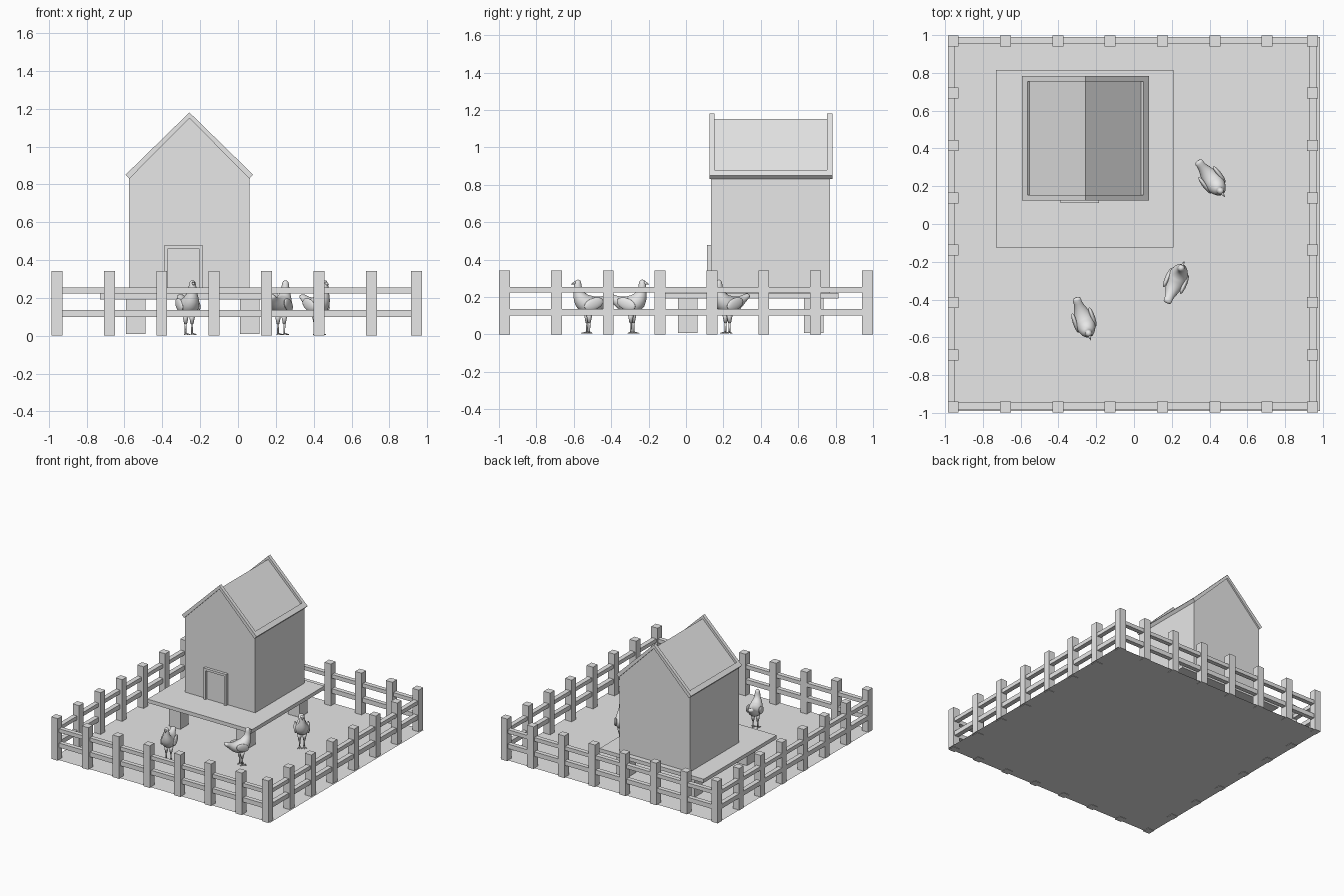
import bpy, bmesh
from math import sin, cos, tau, atan2
from mathutils import Vector, Matrix

if "Cube" in bpy.data.objects:
    bpy.data.objects.remove(bpy.data.objects["Cube"])

GREY = (0.8, 0.8, 0.8, 1)
grey = bpy.data.materials.new("plain grey")
grey.use_nodes = True
grey.diffuse_color = GREY
grey.node_tree.nodes["Principled BSDF"].inputs["Base Color"].default_value = GREY


def finish(name, bm, smooth=False):
    bmesh.ops.recalc_face_normals(bm, faces=bm.faces)
    mesh = bpy.data.meshes.new(name)
    bm.to_mesh(mesh)
    bm.free()
    mesh.materials.append(grey)
    for p in mesh.polygons:
        p.use_smooth = smooth
    obj = bpy.data.objects.new(name, mesh)
    bpy.context.collection.objects.link(obj)
    return obj


def add_box(bm, x0, x1, y0, y1, z0, z1):
    mid = Vector((x0 + x1, y0 + y1, z0 + z1)) / 2
    size = Matrix.Diagonal((x1 - x0, y1 - y0, z1 - z0, 1))
    bmesh.ops.create_cube(bm, size=1, matrix=Matrix.Translation(mid) @ size)


def boxes(name, *dims):
    bm = bmesh.new()
    for d in dims:
        add_box(bm, *d)
    return finish(name, bm)


def add_prism(bm, profile, y0, y1):
    """Extrude an x-z outline along y."""
    face = bm.faces.new([bm.verts.new((x, y0, z)) for x, z in profile])
    out = bmesh.ops.extrude_face_region(bm, geom=[face])["geom"]
    verts = [v for v in out if isinstance(v, bmesh.types.BMVert)]
    bmesh.ops.translate(bm, vec=(0, y1 - y0, 0), verts=verts)


# Ground sheet
bm = bmesh.new()
bmesh.ops.create_grid(bm, x_segments=1, y_segments=1, size=0.985,
                      matrix=Matrix.Translation((0, 0, 0.003)) @ Matrix.Diagonal((1, 1.005, 1, 1)))
finish("ground", bm)

# Fence posts around the edge
XL, XR, YE, W = -0.957, 0.944, 0.97, 0.029
xs = [XL + 0.277 * i for i in range(7)] + [XR]
ys = [-YE + 2 * YE / 7 * i for i in range(8)]
spots = [(x, y) for x in xs for y in (-YE, YE)] + [(x, y) for y in ys[1:-1] for x in (XL, XR)]
boxes("fence_posts", *[(x - W, x + W, y - W, y + W, 0, 0.343) for x, y in spots])

# Two rails on each side
rails = []
for z0, z1 in ((0.1, 0.137), (0.223, 0.254)):
    rails += [(XL, XR, y - 0.018, y + 0.018, z0, z1) for y in (-0.963, 0.973)]
    rails += [(x - 0.019, x + 0.019, -YE, YE, z0, z1) for x in (-0.966, 0.946)]
boxes("fence_rails", *rails)

# Raised platform on four legs
boxes("platform", (-0.73, 0.21, -0.125, 0.815, 0.192, 0.222))
boxes("platform_legs", *[(x, x + 0.103, y, y + 0.104, 0.008, 0.195)
                         for x in (-0.593, 0.011) for y in (-0.043, 0.632)])

# House body with gable top
RIDGE, HALF = -0.257, 0.318
bm = bmesh.new()
add_prism(bm, [(RIDGE - HALF, 0.222), (RIDGE + HALF, 0.222), (RIDGE + HALF, 0.845),
               (RIDGE, 1.153), (RIDGE - HALF, 0.845)], 0.135, 0.77)
finish("house_body", bm)

# Roof trim: gable boards at both ends and a strip along each eave
bm = bmesh.new()
for s in (-1, 1):
    def side(points):
        return [(RIDGE + s * x, z) for x, z in points]
    gable = side([(0, 1.18), (0.337, 0.851), (0.317, 0.83), (0, 1.15)])
    for y0, y1 in ((0.125, 0.153), (0.755, 0.783)):
        add_prism(bm, gable, y0, y1)
    eave = side([(0.337, 0.851), (0.317, 0.83), (0.288, 0.86), (0.308, 0.88)])
    add_prism(bm, eave, 0.153, 0.755)
finish("roof_trim", bm)

# Door surround and thin door
boxes("door_frame", (-0.39, -0.372, 0.112, 0.137, 0.222, 0.477),
      (-0.204, -0.186, 0.112, 0.137, 0.222, 0.477),
      (-0.372, -0.204, 0.112, 0.137, 0.458, 0.477))
boxes("door", (-0.372, -0.204, 0.129, 0.137, 0.222, 0.458))

# Hen body stations, tail to crown: forward, height, half width, half thickness
HEN = [(-0.142, 0.213, 0.027, 0.014), (-0.115, 0.196, 0.02, 0.018),
       (-0.08, 0.175, 0.032, 0.03), (-0.04, 0.158, 0.05, 0.047),
       (0.003, 0.155, 0.057, 0.058), (0.036, 0.178, 0.048, 0.05),
       (0.054, 0.215, 0.032, 0.032), (0.058, 0.246, 0.02, 0.021),
       (0.06, 0.274, 0.021, 0.021), (0.057, 0.294, 0.01, 0.012)]


def hen_body(name):
    bm = bmesh.new()
    n, rings = 16, []
    for i, (f, z, w, h) in enumerate(HEN):
        a, b = HEN[max(i - 1, 0)], HEN[min(i + 1, len(HEN) - 1)]
        tilt = atan2(b[1] - a[1], b[0] - a[0])
        rings.append([bm.verts.new((f - sin(tilt) * h * sin(t), w * cos(t), z + cos(tilt) * h * sin(t)))
                      for t in (tau * k / n for k in range(n))])
    for r, q in zip(rings, rings[1:]):
        for k in range(n):
            bm.faces.new((r[k], r[(k + 1) % n], q[(k + 1) % n], q[k]))
    bm.faces.new(rings[0])
    bm.faces.new(rings[-1])
    # Folded wings
    for s in (-1, 1):
        m = (Matrix.Translation((-0.015, s * 0.048, 0.163)) @ Matrix.Rotation(0.35, 4, 'Y')
             @ Matrix.Diagonal((0.06, 0.014, 0.032, 1)))
        bmesh.ops.create_uvsphere(bm, u_segments=12, v_segments=8, radius=1, matrix=m)
    obj = finish(name, bm, True)
    sub = obj.modifiers.new("smooth", 'SUBSURF')
    sub.levels = sub.render_levels = 1
    return obj


def add_cone(bm, base, tip, r1, r2):
    base, tip = Vector(base), Vector(tip)
    turn = (tip - base).to_track_quat('Z', 'Y').to_matrix().to_4x4()
    bmesh.ops.create_cone(bm, cap_ends=True, segments=8, radius1=r1, radius2=r2,
                          depth=(tip - base).length,
                          matrix=Matrix.Translation((base + tip) / 2) @ turn)


def hen_details(name):
    bm = bmesh.new()
    add_cone(bm, (0.072, 0, 0.276), (0.098, 0, 0.268), 0.01, 0.001)  # beak
    for y in (-0.018, 0.018):
        add_cone(bm, (0, y, 0.12), (0, y, 0.062), 0.02, 0.008)  # thigh
        add_cone(bm, (0, y, 0.07), (0, y, 0.008), 0.006, 0.005)  # shank
        for dx, dy in ((0.034, 0), (0.026, 0.016), (0.026, -0.016), (-0.018, 0)):
            add_cone(bm, (0, y, 0.012), (dx, y + dy, 0.006), 0.005, 0.002)  # toes
    return finish(name, bm, True)


# Three hens: position of the feet and heading
for label, pos, heading in (("back", (0.422, 0.222), (0.14, -0.185)),
                            ("middle", (0.228, -0.288), (0.09, 0.215)),
                            ("front", (-0.26, -0.523), (0.075, -0.215))):
    for part in (hen_body("hen_body_" + label), hen_details("hen_legs_and_beak_" + label)):
        part.location = (*pos, 0)
        part.rotation_euler.z = atan2(heading[1], heading[0])
